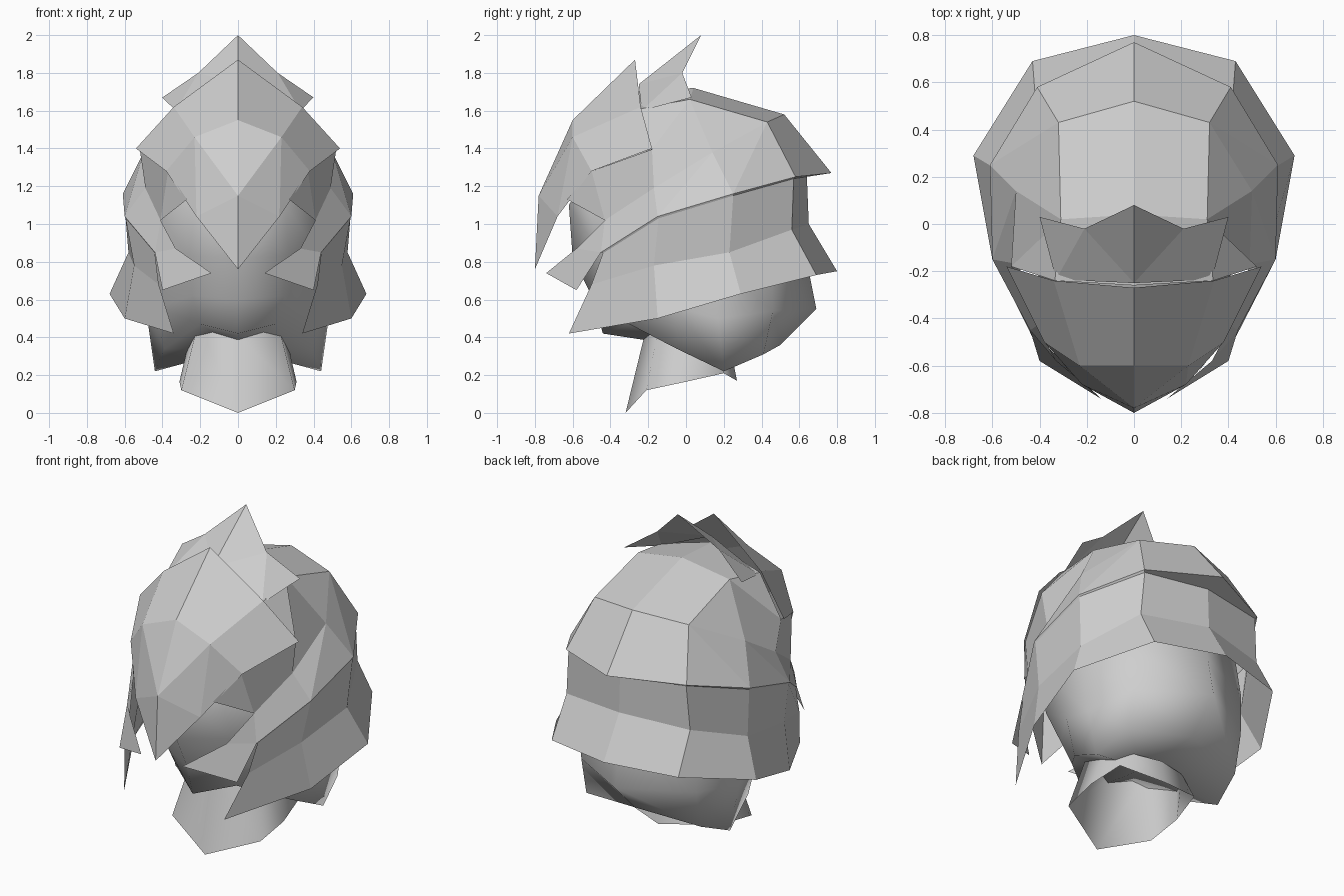
import bpy
import bmesh

if "Cube" in bpy.data.objects:
    bpy.data.objects.remove(bpy.data.objects["Cube"])

grey = bpy.data.materials.new("light_grey")
grey.diffuse_color = (0.62, 0.62, 0.62, 1)
grey.use_nodes = True
grey.node_tree.nodes["Principled BSDF"].inputs["Base Color"].default_value = grey.diffuse_color


def half_shell(name, points, faces, smooth=False):
    """Mirror a half sheet across x = 0 and weld it along the middle."""
    bm = bmesh.new()
    for side in (1, -1):
        vs = [bm.verts.new((x * side, y, z)) for x, y, z in points]
        for f in faces:
            bm.faces.new([vs[i] for i in (f if side > 0 else f[::-1])])
    bmesh.ops.remove_doubles(bm, verts=bm.verts, dist=0.0005)
    bmesh.ops.recalc_face_normals(bm, faces=bm.faces)
    for f in bm.faces:
        f.smooth = smooth
    mesh = bpy.data.meshes.new(name)
    bm.to_mesh(mesh)
    bm.free()
    mesh.materials.append(grey)
    ob = bpy.data.objects.new(name, mesh)
    bpy.context.collection.objects.link(ob)
    return ob


def grid(rows):
    """Flatten equal rows of points and join neighbours with quads."""
    n = len(rows[0])
    pts = [p for row in rows for p in row]
    faces = [(r * n + c, r * n + c + 1, (r + 1) * n + c + 1, (r + 1) * n + c)
             for r in range(len(rows) - 1) for c in range(n - 1)]
    return pts, faces


def named(points, faces):
    """Turn faces written as letters into index tuples."""
    keys = list(points)
    return list(points.values()), [tuple(keys.index(k) for k in f) for f in faces]


# Head: rows from crown to jaw, columns from face to nape
pts, faces = grid([
    [(0, -.46, 1.36), (.2, -.38, 1.36), (.32, -.1, 1.36), (.34, .1, 1.36), (.26, .3, 1.36), (0, .4, 1.36)],
    [(0, -.62, 1.10), (.25, -.52, 1.10), (.44, -.15, 1.1), (.48, .12, 1.1), (.37, .42, 1.1), (0, .57, 1.1)],
    [(0, -.60, .82), (.27, -.44, .83), (.46, -.12, .8), (.50, .14, .8), (.40, .45, .8), (0, .64, .8)],
    [(0, -.49, .60), (.24, -.35, .62), (.44, -.06, .56), (.48, .17, .5), (.39, .46, .54), (0, .69, .55)],
    [(0, -.44, .42), (.20, -.30, .47), (.39, -.05, .34), (.44, .2, .22), (.39, .41, .31), (0, .50, .36)],
])
n = len(pts)
pts += [(0, 0, 1.42), (0, .08, .34)]
faces += [(c + 1, c, n) for c in range(5)]                    # crown
faces += [(n - 6 + c, n - 5 + c, n + 1) for c in range(5)]    # under the jaw
half_shell("head", pts, faces, True)

# Neck: open flared tube
pts, faces = grid([
    [(0, -.22, .41), (.21, -.14, .48), (.26, .06, .38), (.18, .2, .32), (0, .24, .32)],
    [(0, -.32, 0), (.30, -.21, .12), (.31, .0, .165), (.27, .2, .21), (0, .27, .17)],
])
half_shell("neck", pts, faces, True)

# Lower hair layer: band from the cheek points round the nape,
# its first row meeting the rim of the layer above
pts, faces = grid([
    [(.44, -.45, .85), (.60, -.15, 1.04), (.61, .25, 1.16), (.41, .58, 1.25), (0, .77, 1.27)],
    [(.44, -.44, .845), (.595, -.145, 1.03), (.605, .25, 1.15), (.40, .57, 1.24), (0, .64, 1.25)],
    [(.42, -.50, .68), (.55, -.17, .78), (.58, .23, .85), (.42, .56, .97), (0, .65, 1.0)],
    [(.34, -.62, .42), (.60, -.15, .50), (.68, .29, .63), (.43, .69, .73), (0, .80, .75)],
])
half_shell("lower_hair_layer", pts, faces)

# Middle hair layer: crown, sides and the cheek locks
half_shell("middle_hair_layer", *named({
    "a": (.31, .02, 1.66), "b": (.32, .43, 1.54), "c": (0, .52, 1.58),
    "d": (0, .04, 1.72), "e": (.50, .14, 1.38), "f": (.61, .25, 1.16),
    "g": (.41, .58, 1.25), "h": (0, .77, 1.27), "i": (.60, -.15, 1.04),
    "j": (.49, -.17, 1.19), "k": (.44, -.45, .85), "l": (.40, -.58, .65),
    "m": (.14, -.74, .74), "n": (.33, -.58, .87), "p": (.41, -.43, 1.02),
    "q": (.27, -.63, 1.13), "r": (.37, -.50, 1.28), "s": (.52, -.18, 1.395),
    "t": (.335, -.24, 1.61), "u": (0, -.26, 1.70),
}, ["dabc", "cbgh", "aeb", "bef", "bfg", "eji", "eif", "asje", "tsa", "duta",
    "jpki", "srpj", "rqp", "pnk", "nmlk"]))

# Fringe: pointed sheet with a centre ridge
half_shell("fringe", *named({
    "a": (0, -.27, 1.87), "b": (0, -.60, 1.55), "c": (0, -.78, 1.15),
    "d": (0, -.80, .76), "e": (.34, -.24, 1.62), "f": (.23, -.60, 1.46),
    "g": (.38, -.50, 1.28), "h": (.22, -.68, 1.04), "i": (.54, -.18, 1.40),
}, ["aefb", "eigf", "bfc", "fhc", "fgh", "chd"]))

# Top spike: raised sheet behind the fringe
half_shell("top_spike", *named({
    "a": (0, .08, 2.0), "b": (.21, -.02, 1.80), "c": (.40, .03, 1.67),
    "d": (.33, -.235, 1.60), "e": (0, -.25, 1.74),
}, ["abe", "bde", "bcd"]))
